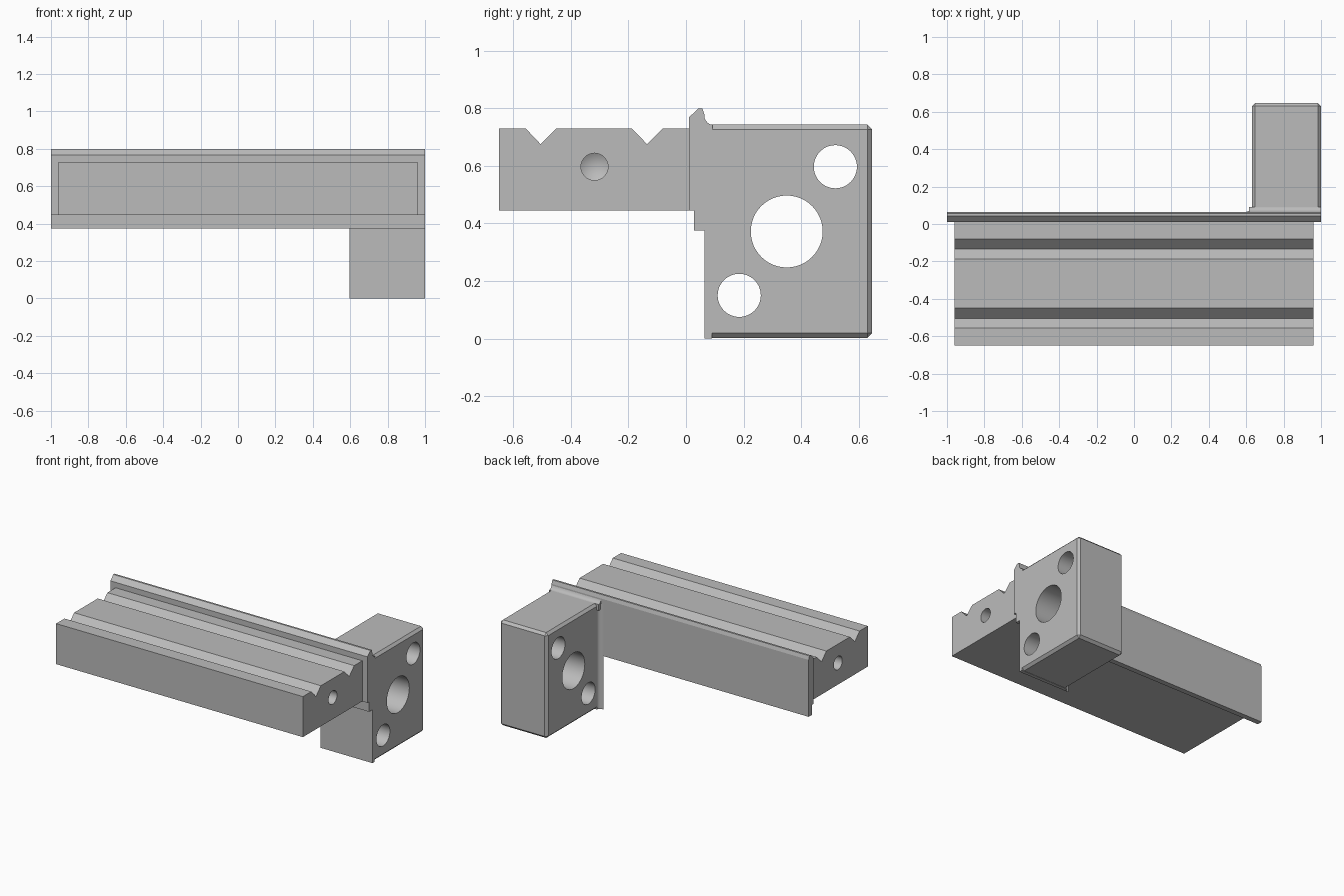
import bpy, bmesh, math
from mathutils import Matrix, Vector

cube = bpy.data.objects.get("Cube")
if cube:
    bpy.data.objects.remove(cube, do_unlink=True)

steel = bpy.data.materials.new("plain grey")
steel.use_nodes = True
GREY = (0.5, 0.5, 0.5, 1)
steel.diffuse_color = GREY
steel.node_tree.nodes["Principled BSDF"].inputs["Base Color"].default_value = GREY


def finish(name, bm):
    bmesh.ops.recalc_face_normals(bm, faces=bm.faces)
    mesh = bpy.data.meshes.new(name)
    bm.to_mesh(mesh)
    bm.free()
    mesh.materials.append(steel)
    obj = bpy.data.objects.new(name, mesh)
    bpy.context.collection.objects.link(obj)
    return obj


def prism(name, points, direction):
    """Extrude a closed outline of 3D points along a direction."""
    bm = bmesh.new()
    face = bm.faces.new([bm.verts.new(p) for p in points])
    moved = bmesh.ops.extrude_face_region(bm, geom=[face])["geom"]
    bmesh.ops.translate(bm, vec=direction,
                        verts=[v for v in moved if isinstance(v, bmesh.types.BMVert)])
    return finish(name, bm)


def side_prism(name, outline, x0, x1):
    return prism(name, [(x0, y, z) for y, z in outline], Vector((x1 - x0, 0, 0)))


def drill(x0, x1, y, z, r, tip=0.0):
    """Round cutter along x, with an optional conical tip past x1."""
    bm = bmesh.new()
    n = 48
    rings = [[bm.verts.new((x, y + r * math.cos(a * math.tau / n),
                            z + r * math.sin(a * math.tau / n))) for a in range(n)]
             for x in (x0, x1)]
    bm.faces.new(rings[0])
    for i in range(n):
        j = (i + 1) % n
        bm.faces.new((rings[0][i], rings[0][j], rings[1][j], rings[1][i]))
    if tip:
        apex = bm.verts.new((x1 + tip, y, z))
        for i in range(n):
            bm.faces.new((rings[1][i], rings[1][(i + 1) % n], apex))
    else:
        bm.faces.new(rings[1])
    cutter = finish("drill_cutter", bm)
    cutter.hide_render = True
    return cutter


def activate(obj):
    bpy.ops.object.select_all(action='DESELECT')
    obj.select_set(True)
    bpy.context.view_layer.objects.active = obj


def cut(obj, cutters):
    activate(obj)
    for c in cutters:
        mod = obj.modifiers.new("hole", 'BOOLEAN')
        mod.operation, mod.solver, mod.object = 'DIFFERENCE', 'EXACT', c
        bpy.ops.object.modifier_apply(modifier=mod.name)
        bpy.data.objects.remove(c, do_unlink=True)


def smooth(obj):
    activate(obj)
    bpy.ops.object.shade_smooth_by_angle(angle=math.radians(25))


# Long bar with two V grooves and a drilled hole in each end
bar = side_prism("grooved_bar", [
    (-0.65, 0.445), (-0.65, 0.73), (-0.557, 0.73), (-0.505, 0.675), (-0.45, 0.73),
    (-0.188, 0.73), (-0.135, 0.675), (-0.08, 0.73), (0.02, 0.73), (0.02, 0.445)],
    -0.96, 0.96)
cut(bar, [drill(s * 1.05, s * 0.8, -0.318, 0.597, 0.047, -s * 0.028) for s in (-1, 1)])
smooth(bar)

# Upright rail with a chamfered lip and a stepped lower edge
side_prism("back_rail", [
    (0.01, 0.445), (0.01, 0.768), (0.043, 0.8), (0.057, 0.8), (0.065, 0.775),
    (0.065, 0.375), (0.028, 0.375), (0.028, 0.445)], -1, 1)

# Mounting block, chamfered on every edge but those of its front face
bm = bmesh.new()
lo, hi = Vector((0.63, 0.088, 0.002)), Vector((1, 0.647, 0.743))
bmesh.ops.create_cube(bm, size=1, matrix=Matrix.Translation((lo + hi) / 2)
                      @ Matrix.Diagonal((*(hi - lo), 1)))
edges = [e for e in bm.edges if any(v.co.y > 0.3 for v in e.verts)]
bmesh.ops.bevel(bm, geom=edges, offset=0.017, segments=1, affect='EDGES')
block = finish("mounting_block", bm)
cut(block, [drill(0.5, 1.1, y, z, r) for y, z, r in
            ((0.35, 0.372, 0.125), (0.519, 0.597, 0.075), (0.185, 0.15, 0.075))])
smooth(block)


def arc(cx, cy, rx, ry, steps=8):
    """Concave quarter curve from the flat side up to the wall."""
    return [(cx + rx * math.sin(t * math.pi / 2 / steps),
             cy - ry * math.cos(t * math.pi / 2 / steps)) for t in range(steps + 1)]


# Foot joining block to rail, flaring out on its inner side
foot = prism("block_foot", [(x, y, 0) for x, y in
             [(1, 0.065)] + arc(0.595, 0.09, 0.035, 0.025) + [(1, 0.09)]],
             Vector((0, 0, 0.743)))
smooth(foot)

# Hollow fillet from the block top up to the rail lip
curve = [(0.092 - 0.032 * math.cos(a), 0.79 - 0.047 * math.sin(a))
         for a in (i * math.pi / 16 for i in range(9))]
fillet = side_prism("top_fillet", curve + [(0.092, 0.7), (0.06, 0.7)], 0.615, 1)
smooth(fillet)
